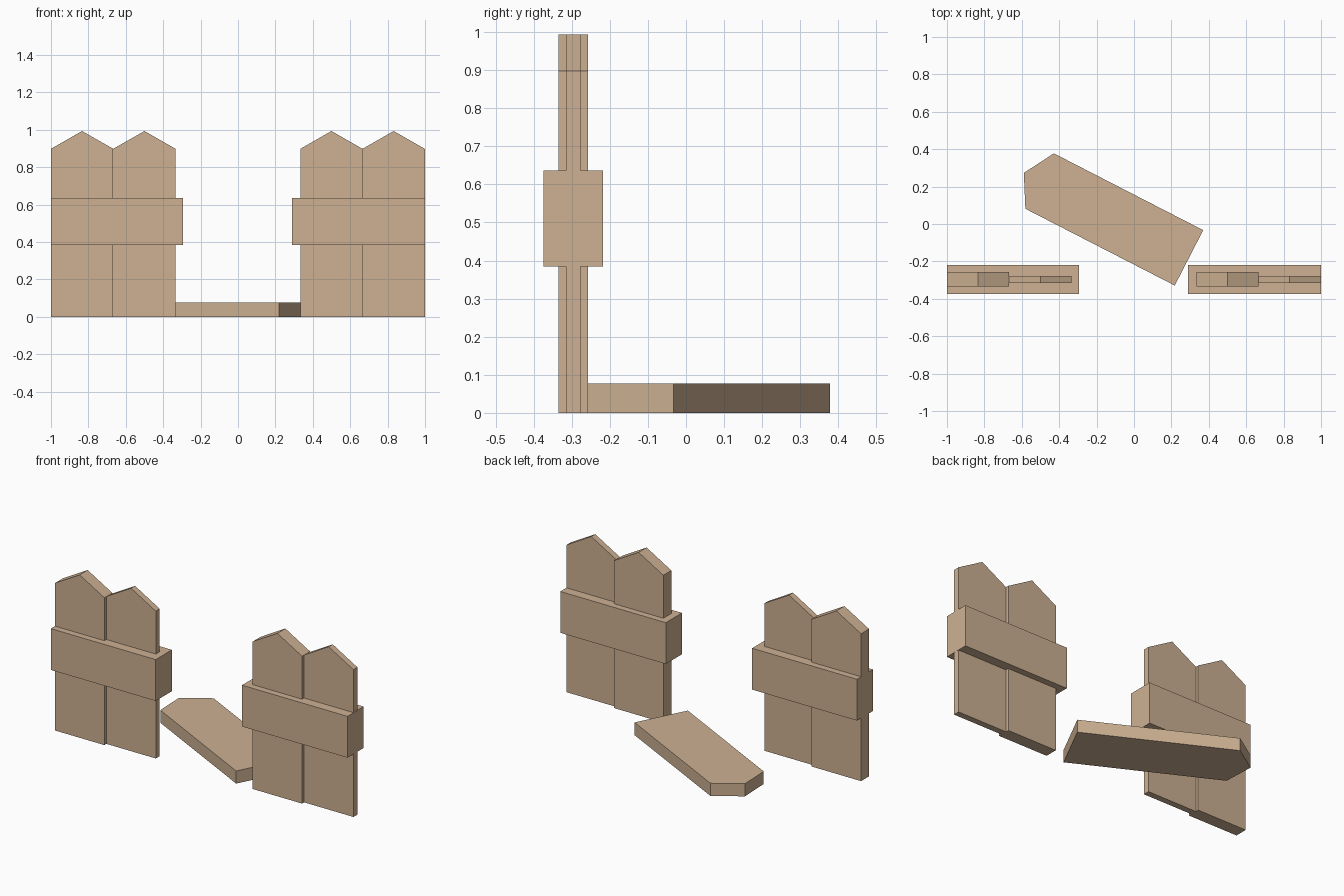
import bpy, bmesh
from mathutils import Matrix, Vector

if "Cube" in bpy.data.objects:
    bpy.data.objects.remove(bpy.data.objects["Cube"])

wood = bpy.data.materials.new("wood")
wood.diffuse_color = (0.61, 0.44, 0.29, 1)
wood.use_nodes = True
wood.node_tree.nodes["Principled BSDF"].inputs["Base Color"].default_value = wood.diffuse_color


def prism(name, profile, thickness):
    """Extrude an x/z outline along y, centred on y = 0."""
    bm = bmesh.new()
    face = bm.faces.new([bm.verts.new((x, -thickness / 2, z)) for x, z in profile])
    out = bmesh.ops.extrude_face_region(bm, geom=[face])
    moved = [v for v in out["geom"] if isinstance(v, bmesh.types.BMVert)]
    bmesh.ops.translate(bm, verts=moved, vec=(0, thickness, 0))
    bmesh.ops.recalc_face_normals(bm, faces=bm.faces)
    mesh = bpy.data.meshes.new(name)
    bm.to_mesh(mesh)
    bm.free()
    mesh.materials.append(wood)
    obj = bpy.data.objects.new(name, mesh)
    bpy.context.collection.objects.link(obj)
    return obj


def picket(name, thickness):
    w = 0.1665
    return prism(name, [(-w, 0), (w, 0), (w, 0.898), (0, 0.993), (-w, 0.898)], thickness)


FENCE_Y = -0.296

# Two fence sections, each with a thick and a thin picket
for side, x0 in (("left", -1.0), ("right", 0.333)):
    for i, (kind, thickness) in enumerate((("thick", 0.077), ("thin", 0.038))):
        board = picket(f"{side}_{kind}_picket", thickness)
        board.location = (x0 + 0.1665 + i * 0.333, FENCE_Y, 0)

# Cross rails, overhanging towards the gap
for side, x0, x1 in (("left", -1.0, -0.293), ("right", 0.289, 1.0)):
    rail = prism(f"{side}_rail", [(x0, 0.384), (x1, 0.384), (x1, 0.636), (x0, 0.636)], 0.156)
    rail.location.y = FENCE_Y

# Fallen picket lying flat behind the gap
fallen = picket("fallen_picket", 0.077)
along = Vector((-0.889, 0.457, 0)).normalized()
across = Vector((along.y, -along.x, 0))
axes = Matrix((across, along.cross(across), along)).transposed()
fallen.matrix_world = Matrix.Translation((0.294, -0.181, 0.0385)) @ axes.to_4x4()
